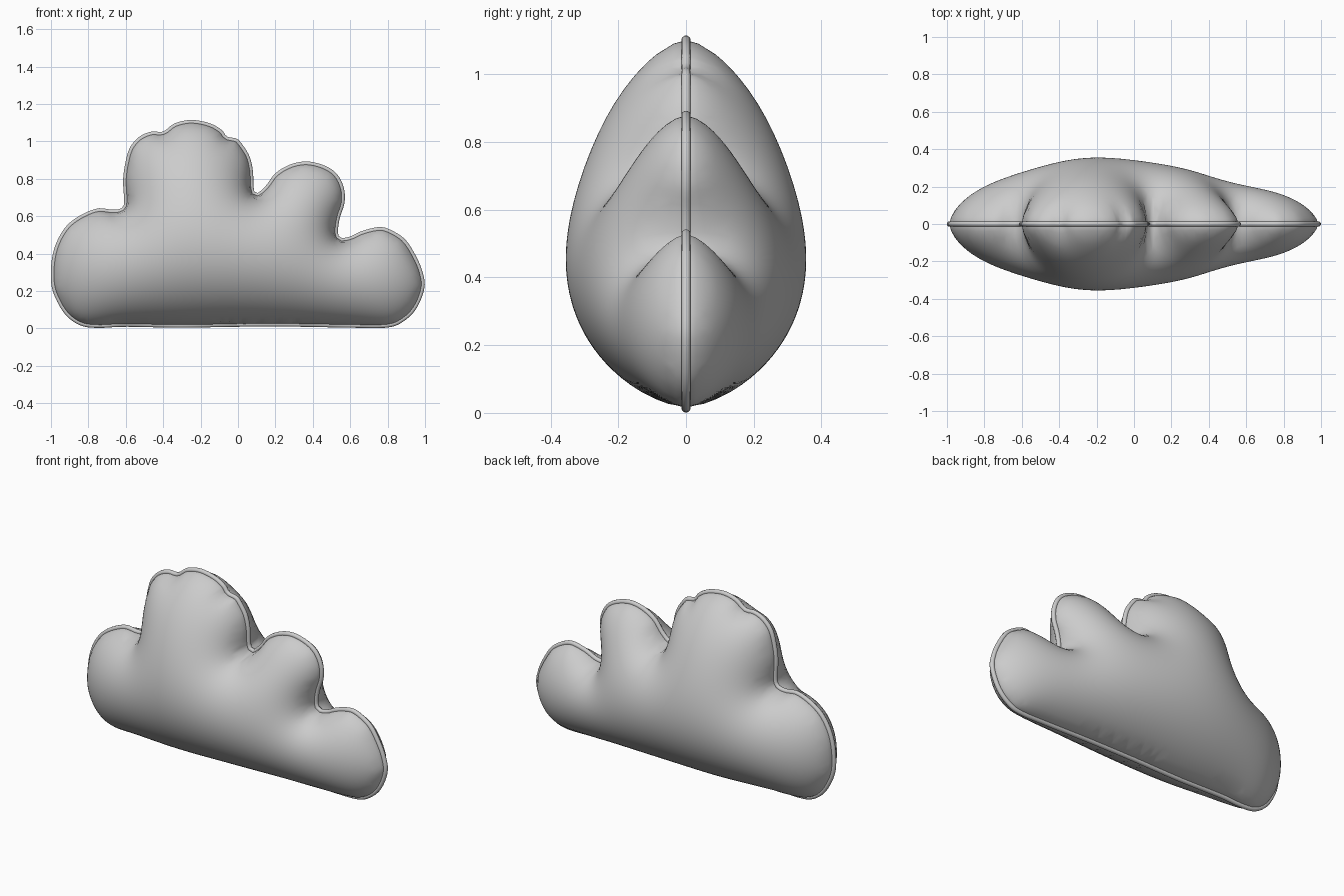
import bpy, bmesh
from mathutils import Vector, kdtree
from mathutils.geometry import delaunay_2d_cdt

if "Cube" in bpy.data.objects:
    bpy.data.objects.remove(bpy.data.objects["Cube"])

PIPE = 0.014      # seam piping radius
STEP = 0.024      # fabric mesh spacing
DEPTH = 0.355     # half thickness of the cushion

# Cloud silhouette (x, z), counter-clockwise from the bottom left
OUTLINE = [
    (-.74, .002), (-.60, .008), (-.31, .003), (.01, .008), (.33, .008), (.60, .003), (.80, .004),
    (.89, .04), (.957, .11), (.998, .22), (.985, .31), (.945, .40), (.89, .48), (.81, .53),
    (.75, .542), (.66, .52), (.60, .492), (.55, .485), (.535, .515), (.545, .59), (.57, .67),
    (.567, .75), (.53, .825), (.465, .87), (.37, .893), (.28, .877), (.20, .83), (.15, .765),
    (.10, .722), (.085, .75), (.08, .845), (.06, .925), (.015, .995), (-.01, 1.016),
    (-.06, 1.027), (-.085, 1.06), (-.15, 1.097), (-.25, 1.115), (-.34, 1.096), (-.40, 1.053),
    (-.46, 1.053), (-.525, 1.027), (-.578, .968), (-.604, .88), (-.615, .79), (-.61, .685),
    (-.62, .645), (-.67, .635), (-.75, .642), (-.845, .604), (-.92, .545), (-.973, .455),
    (-.998, .353), (-.998, .23), (-.963, .134), (-.91, .059), (-.834, .012)]


def smooth_loop(pts, step):
    """Closed Catmull-Rom curve resampled at roughly even spacing."""
    p, n, dense = [Vector(q) for q in pts], len(pts), []
    for i in range(n):
        a, b, c, d = (p[(i + k) % n] for k in (-1, 0, 1, 2))
        for k in range(20):
            t = k / 20
            dense.append(0.5 * (2 * b + (c - a) * t + (2 * a - 5 * b + 4 * c - d) * t * t
                                + (3 * b - a - 3 * c + d) * t ** 3))
    out = [dense[0]]
    for q in dense:
        if (q - out[-1]).length >= step and (q - dense[0]).length > step * 0.5:
            out.append(q)
    return out


def inset(loop, d):
    n, out = len(loop), []
    for i in range(n):
        t = (loop[(i + 1) % n] - loop[i - 1]).normalized()
        out.append(loop[i] + Vector((-t.y, t.x)) * d)
    return out


seam = inset(smooth_loop(OUTLINE, 0.018), PIPE)

# Flat fabric panel: seam, one close inner ring, then a triangular grid
tree = kdtree.KDTree(len(seam))
for i, q in enumerate(seam):
    tree.insert((q.x, q.y, 0), i)
tree.balance()
points = seam + [q for q in inset(seam, 0.010)
                 if tree.find((q.x, q.y, 0))[2] > 0.006]
for r in range(56):
    for c in range(86):
        q = Vector((-1.02 + (c + 0.5 * (r % 2)) * STEP, r * STEP * 0.866))
        if tree.find((q.x, q.y, 0))[2] > 0.022:
            points.append(q)
n = len(seam)
edges = [(i, (i + 1) % n) for i in range(n)]
flat, _, tris, *_ = delaunay_2d_cdt(points, edges, [], 1, 1e-6)

# Inflate: membrane under even pressure, pinned along the seam
bm = bmesh.new()
bv = [bm.verts.new((v.x, 0, v.y)) for v in flat]
for f in tris:
    bm.faces.new([bv[i] for i in f])
bmesh.ops.delete(bm, geom=[v for v in bm.verts if not v.link_faces], context='VERTS')
bm.verts.index_update()
bm.verts.ensure_lookup_table()
count = len(bm.verts)
weights = [{} for _ in range(count)]
load = [0.0] * count
for f in bm.faces:
    area = max(f.calc_area(), 1e-9)
    for k in range(3):
        a, b, c = f.verts[k], f.verts[(k + 1) % 3], f.verts[(k + 2) % 3]
        cot = (b.co - a.co).dot(c.co - a.co) / (4 * area)
        for s, t in ((b.index, c.index), (c.index, b.index)):
            weights[s][t] = weights[s].get(t, 0) + cot
        load[a.index] += area / 3
rows = []
for v in bm.verts:
    if not v.is_boundary:
        w = [(j, max(x, 0.0)) for j, x in weights[v.index].items()]
        rows.append((v.index, w, sum(x for _, x in w) + 1e-9))
u = [0.0] * count
for _ in range(260):
    for i, w, total in rows:
        s = load[i]
        for j, x in w:
            s += x * u[j]
        u[i] += 1.85 * (s / total - u[i])
top = max(u)
for v in bm.verts:
    v.co.y = -DEPTH * (max(u[v.index], 0) / top) ** 0.62
for f in bm.faces:
    f.smooth = True
mesh = bpy.data.meshes.new("cloud_cushion")
bm.to_mesh(mesh)
bm.free()
cushion = bpy.data.objects.new("cloud_cushion", mesh)
bpy.context.collection.objects.link(cushion)
mirror = cushion.modifiers.new("back_panel", 'MIRROR')
mirror.use_axis = (False, True, False)
mirror.merge_threshold = 0.0005

# Piping cord around the seam
curve = bpy.data.curves.new("seam_piping", 'CURVE')
curve.dimensions = '3D'
curve.bevel_depth = PIPE
curve.bevel_resolution = 3
line = curve.splines.new('POLY')
line.points.add(n - 1)
for pt, q in zip(line.points, seam):
    pt.co = (q.x, 0, q.y, 1)
line.use_cyclic_u = True
line.use_smooth = True
bpy.context.collection.objects.link(bpy.data.objects.new("seam_piping", curve))
